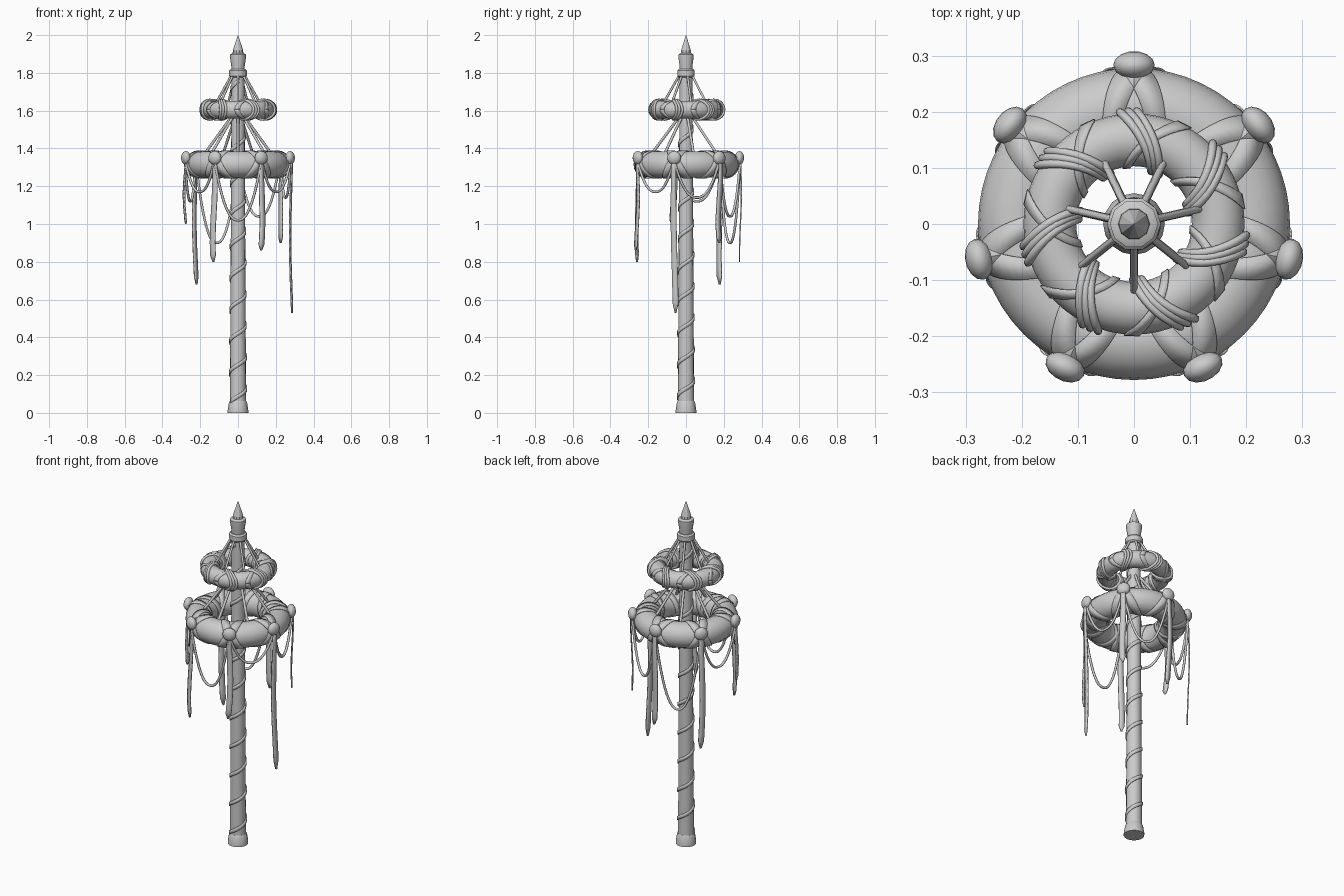
import bpy, bmesh, math
from math import sin, cos, pi, tau
from mathutils import Vector

old = bpy.data.objects.get("Cube")
if old:
    bpy.data.objects.remove(old)

GREY = (0.6, 0.6, 0.6, 1)
mat = bpy.data.materials.new("plain grey")
mat.use_nodes = True
mat.diffuse_color = GREY
mat.node_tree.nodes["Principled BSDF"].inputs["Base Color"].default_value = GREY

N = 7
STEP = tau / N


def polar(r, a, z):
    return Vector((r * cos(a), r * sin(a), z))


def finish(bm, name, smooth=True):
    bmesh.ops.recalc_face_normals(bm, faces=bm.faces)
    me = bpy.data.meshes.new(name)
    bm.to_mesh(me)
    bm.free()
    me.materials.append(mat)
    ob = bpy.data.objects.new(name, me)
    bpy.context.collection.objects.link(ob)
    if smooth:
        bpy.ops.object.select_all(action='DESELECT')
        ob.select_set(True)
        bpy.context.view_layer.objects.active = ob
        bpy.ops.object.shade_smooth_by_angle(angle=math.radians(40))
    return ob


def lathe(name, profile, sides, smooth=True):
    bm = bmesh.new()
    rings = [[bm.verts.new(polar(r, tau * i / sides, z)) for i in range(sides)]
             for r, z in profile]
    for a, b in zip(rings, rings[1:]):
        for i in range(sides):
            j = (i + 1) % sides
            bm.faces.new((a[i], a[j], b[j], b[i]))
    bm.faces.new(rings[0])
    bm.faces.new(rings[-1])
    return finish(bm, name, smooth)


def cords(name, paths, radius, closed=False):
    cu = bpy.data.curves.new(name, 'CURVE')
    cu.dimensions = '3D'
    cu.bevel_depth = radius
    cu.bevel_resolution = 2
    cu.use_fill_caps = True
    for pts in paths:
        sp = cu.splines.new('POLY')
        sp.points.add(len(pts) - 1)
        for p, co in zip(sp.points, pts):
            p.co = (*co, 1)
        sp.use_cyclic_u = closed
        sp.use_smooth = True
    cu.materials.append(mat)
    bpy.context.collection.objects.link(bpy.data.objects.new(name, cu))


def strips(name, pairs_list, thickness):
    """Flat ribbons from lists of (left edge, right edge) points."""
    bm = bmesh.new()
    for pairs in pairs_list:
        vs = [(bm.verts.new(a), bm.verts.new(b)) for a, b in pairs]
        for (a, b), (c, d) in zip(vs, vs[1:]):
            bm.faces.new((a, b, d, c))
    ob = finish(bm, name)
    mod = ob.modifiers.new("thickness", 'SOLIDIFY')
    mod.thickness = thickness
    mod.offset = 0


def torus(name, major, minor, z, nu=56, nv=20):
    bm = bmesh.new()
    g = [[bm.verts.new(polar(major + minor * cos(tau * v / nv), tau * u / nu,
                             z + minor * sin(tau * v / nv)))
          for v in range(nv)] for u in range(nu)]
    for u in range(nu):
        for v in range(nv):
            u2, v2 = (u + 1) % nu, (v + 1) % nv
            bm.faces.new((g[u][v], g[u2][v], g[u2][v2], g[u][v2]))
    finish(bm, name)


# Pole, foot and top fittings
lathe("pole", [(0.043, 0), (0.034, 1.8)], 16)
lathe("foot", [(0.055, 0), (0.055, 0.012), (0.048, 0.055), (0.044, 0.062)], 16)
lathe("collar", [(0.04, 1.776), (0.048, 1.784), (0.048, 1.812), (0.04, 1.82)], 10)
lathe("cup", [(0.034, 1.81), (0.036, 1.84), (0.043, 1.885), (0.043, 1.897), (0.03, 1.904)], 10)
lathe("spike", [(0.029, 1.895), (0.027, 1.92), (0.001, 2.0)], 10, False)

# Ribbon wound up the pole
wind = []
for i in range(241):
    t = i / 240
    z, a = 0.06 + 1.7 * t, -2.6 + tau * 10.2 * t
    r = 0.045 - 0.009 * z / 1.8
    wind.append((polar(r, a, z - 0.011), polar(r, a, z + 0.011)))
strips("pole_winding", [wind], 0.007)

# Two rings
BIG = (0.208, 0.07, 1.315)
SMALL = (0.15, 0.047, 1.605)
torus("large_ring", *BIG)
torus("small_ring", *SMALL)


def on_ring(ring, a, v, lift):
    R, r, z = ring
    return polar(R + (r + lift) * cos(v), a, z + (r + lift) * sin(v))


# Crossed bands spiralling round the large ring from knob to knob
bands = []
for k in range(N):
    for s in (1, -1):
        row = []
        for i in range(33):
            t = i / 32
            a, v = pi / 2 + STEP * (k + t), 0.4 + s * tau * t
            row.append((on_ring(BIG, a - 0.1, v, 0.003), on_ring(BIG, a + 0.1, v, 0.003)))
        bands.append(row)
strips("large_ring_bands", bands, 0.003)

# Slanted cord bundles and flat bands on the small ring
loops, flats = [], []
for k in range(N):
    a0 = pi / 2 + STEP * k - 0.17
    for j in (-1, 0, 1):
        loops.append([on_ring(SMALL, a0 + 0.075 * j + 0.22 * cos(v), v, 0.004)
                      for v in (tau * i / 28 for i in range(28))])
    row = []
    for i in range(29):
        v = tau * i / 28
        a = a0 - 0.3 * cos(v)
        row.append((on_ring(SMALL, a - 0.07, v, 0.002), on_ring(SMALL, a + 0.07, v, 0.002)))
    flats.append(row)
cords("small_ring_cords", loops, 0.0075, True)
strips("small_ring_bands", flats, 0.003)

# Stays holding both rings
angles = [-pi / 2 + STEP * k for k in range(N)]
cords("upper_stays", [(polar(0.034, a, 1.79), polar(0.125, a, 1.63)) for a in angles], 0.0065)
cords("lower_stays", [(polar(0.03, a, 1.575), polar(0.19, a, 1.36)) for a in angles], 0.0075)

# Knobs on the large ring
knob_angles = [pi / 2 - STEP * k for k in range(N)]
for k, a in enumerate(knob_angles):
    bm = bmesh.new()
    bmesh.ops.create_uvsphere(bm, u_segments=14, v_segments=10, radius=1)
    ob = finish(bm, f"knob_{k + 1}")
    ob.scale = (0.025, 0.037, 0.036)
    ob.location = polar(0.283, a, 1.35)
    ob.rotation_euler.z = a

# Garlands sagging between knobs, clockwise from the back
swags = []
for k, low in enumerate([1.04, 1.14, 1.17, 1.02, 1.17, 1.12, 0.9]):
    p = polar(0.287, knob_angles[k], 1.34)
    q = polar(0.287, knob_angles[(k + 1) % N], 1.34)
    pts = []
    for i in range(25):
        t = i / 24
        c = p.lerp(q, t)
        c.z -= (1.34 - low) * (1 - abs(2 * t - 1) ** 2.3)
        pts.append(c)
    swags.append(pts)
cords("garlands", swags, 0.007)

# Pointed ribbons hanging from the knobs, clockwise from the back
tails = []
for k, low in enumerate([0.8, 0.9, 0.53, 0.86, 0.8, 1.0, 0.68]):
    a = knob_angles[k]
    side = Vector((-sin(a), cos(a), 0))
    row = []
    for i in range(17):
        t = i / 16
        w = 0.0155 if i < 16 else 0.004
        w *= 0.75 + 0.25 * min(1, 3 * t)
        c = polar(0.288 + 0.005 * sin(5 * t + k), a, 1.34 + (low - 1.34) * t)
        c += side * 0.01 * sin(4 * t + 2 * k) * t
        row.append((c - side * w, c + side * w))
    tails.append(row)
strips("hanging_ribbons", tails, 0.007)
